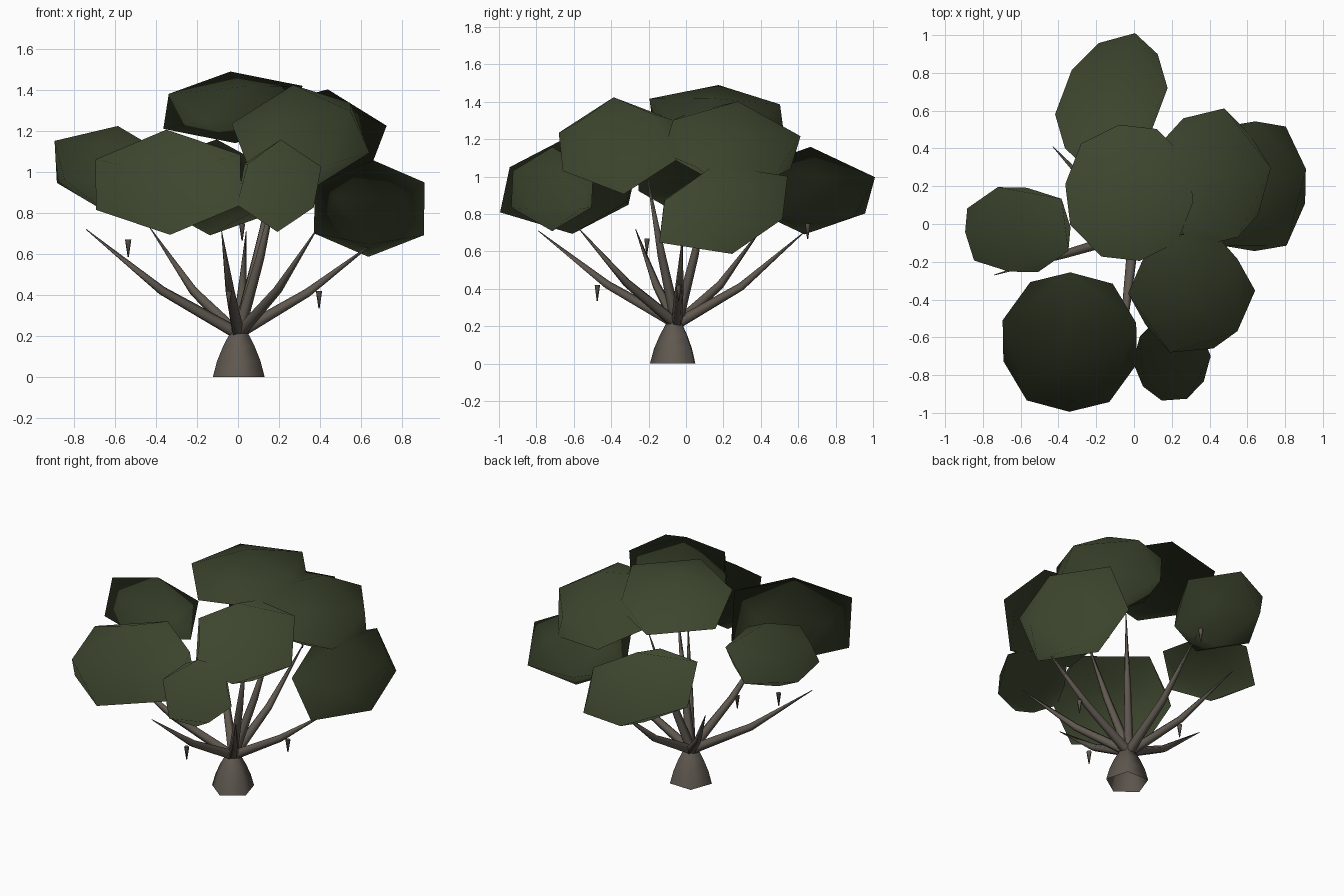
import bpy, bmesh, math
from mathutils import Vector, Matrix

cube = bpy.data.objects.get("Cube")
if cube:
    bpy.data.objects.remove(cube, do_unlink=True)


def material(name, colour):
    m = bpy.data.materials.new(name)
    m.use_nodes = True
    m.diffuse_color = (*colour, 1)
    m.node_tree.nodes["Principled BSDF"].inputs["Base Color"].default_value = (*colour, 1)
    return m


BARK = material("bark brown", (0.115, 0.098, 0.08))
LEAF = material("leaf green", (0.046, 0.06, 0.027))


def finish(bm, name, mat):
    for f in bm.faces:
        f.smooth = True
    me = bpy.data.meshes.new(name)
    bm.to_mesh(me)
    bm.free()
    me.materials.append(mat)
    ob = bpy.data.objects.new(name, me)
    bpy.context.collection.objects.link(ob)
    return ob


def tube(name, points, radii, sides=5, turn=math.radians(16)):
    """Loft polygon rings along a path, closing the far end."""
    bm = bmesh.new()
    rings = []
    for i, p in enumerate(points):
        d = points[min(i + 1, len(points) - 1)] - points[max(i - 1, 0)]
        q = d.to_track_quat("Z", "Y")
        angles = [turn + math.tau * k / sides for k in range(sides)]
        rings.append([bm.verts.new(p + q @ Vector((
            radii[i] * math.cos(a), radii[i] * math.sin(a), 0))) for a in angles])
    for a, b in zip(rings, rings[1:]):
        for k in range(sides):
            n = (k + 1) % sides
            bm.faces.new((a[k], a[n], b[n], b[k]))
    bm.faces.new(rings[-1])
    return finish(bm, name, BARK)


# Flared trunk, open underneath
base = Vector((0.005, -0.06, 0))
heights = (0, 0.08, 0.15, 0.215, 0.24)
tube("trunk", [base + Vector((0, 0, z)) for z in heights],
     (0.133, 0.111, 0.081, 0.046, 0.02))

# Branches: tip position and height of the bend
branches = [
    ((-0.74, -0.27, 0.72), 0.42),
    ((-0.43, 0.41, 0.73), 0.42),
    ((0.68, -0.02, 0.67), 0.41),
    ((-0.08, -0.79, 0.71), 0.42),
    ((0.39, -0.58, 0.73), 0.43),
    ((0.04, 0.64, 0.71), 0.41),
    ((0.21, -0.21, 1.02), 0.58),
    ((0.18, 0.14, 1.02), 0.58),
]
root = Vector((0, -0.05, 0.21))
for i, (tip, bend) in enumerate(branches):
    tip = Vector(tip)
    mid = root.lerp(tip, 0.5)
    mid.z = bend
    tube(f"branch_{i + 1}", [root, mid, tip], (0.032, 0.023, 0.002))

# Small hanging twigs
for i, top in enumerate([(-0.535, -0.21, 0.67), (0.395, -0.04, 0.42),
                         (-0.045, -0.475, 0.42), (0.02, 0.65, 0.75)]):
    top = Vector(top)
    tube(f"twig_{i + 1}", [top, top - Vector((0, 0, 0.085))], (0.016, 0.003))

# Leaf clumps: centre, half extents, then degrees of
# tilt about x, tilt about y, yaw of the whole clump and spin of its facets
clumps = [
    ("top", (-0.025, 0.165, 1.315), (0.343, 0.365, 0.175), (-3, -4, 0, -8)),
    ("back", (-0.12, 0.65, 0.925), (0.262, 0.372, 0.235), (-4, 4, -27, 30)),
    ("left", (0.405, 0.245, 1.17), (0.305, 0.358, 0.237), (-8, 8, 0, 7)),
    ("front_left", (0.305, -0.36, 1.165), (0.318, 0.322, 0.263), (6, -8, 0, 36)),
    ("far_left", (0.64, 0.2, 0.825), (0.277, 0.365, 0.243), (11, 1, 0, 18)),
    ("right", (-0.615, -0.03, 1.015), (0.292, 0.233, 0.212), (-5, 8, 0, 42)),
    ("front_right", (-0.34, -0.625, 0.95), (0.366, 0.372, 0.257), (4, -2, 0, 17)),
    ("front", (0.2, -0.715, 0.933), (0.2, 0.223, 0.225), (0, 2, 0, 4)),
]
heart = Vector((0, 0, 0.5))
wide = 1 / 0.88
for name, centre, half, degrees in clumps:
    tilt_x, tilt_y, yaw, spin = map(math.radians, degrees)
    bm = bmesh.new()
    bmesh.ops.create_icosphere(bm, subdivisions=1, radius=1)
    place = (Matrix.Translation(centre)
             @ Matrix.Rotation(tilt_x, 4, "X")
             @ Matrix.Rotation(tilt_y, 4, "Y")
             @ Matrix.Rotation(yaw, 4, "Z")
             @ Matrix.Diagonal((half[0] * wide, half[1] * wide, half[2], 1))
             @ Matrix.Rotation(spin, 4, "Z"))
    bmesh.ops.transform(bm, matrix=place, verts=bm.verts)
    ob = finish(bm, "leaves_" + name, LEAF)
    # Soft foliage shading that radiates from the middle of the crown
    ob.data.normals_split_custom_set_from_vertices(
        [(v.co - heart).normalized() for v in ob.data.vertices])
